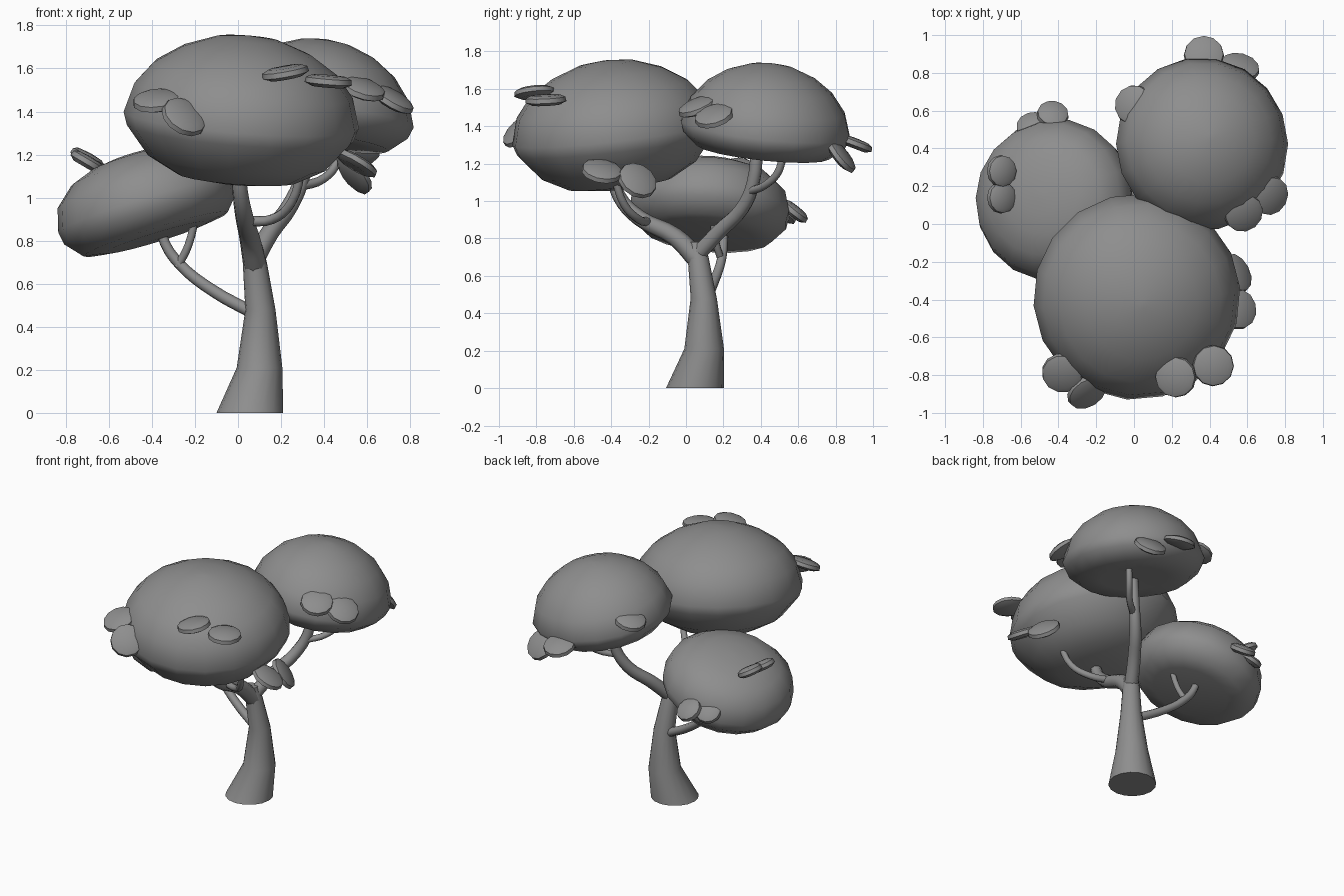
import bpy, bmesh, math
from mathutils import Vector

cube = bpy.data.objects.get("Cube")
if cube:
    bpy.data.objects.remove(cube, do_unlink=True)

grey = bpy.data.materials.new("plain_grey")
grey.use_nodes = True
colour = (0.27, 0.27, 0.27, 1)
grey.diffuse_color = colour
grey.node_tree.nodes["Principled BSDF"].inputs["Base Color"].default_value = colour


def finish(obj, angle):
    """Give the object its material and smooth its soft edges."""
    if not obj.data.materials:
        obj.data.materials.append(grey)
    bpy.ops.object.select_all(action='DESELECT')
    obj.select_set(True)
    bpy.context.view_layer.objects.active = obj
    if obj.type == 'CURVE':
        bpy.ops.object.convert(target='MESH')
    bpy.ops.object.shade_smooth_by_angle(angle=math.radians(angle))
    return obj


def loft(name, rings, sides, angle=40):
    """Skin level rings given as (x, y, z, radius), capped at both ends."""
    bm = bmesh.new()
    loops = []
    for x, y, z, r in rings:
        loops.append([bm.verts.new((x + r * math.cos(a), y + r * math.sin(a), z))
                      for a in (math.tau * i / sides for i in range(sides))])
    for low, high in zip(loops, loops[1:]):
        for i in range(sides):
            j = (i + 1) % sides
            bm.faces.new((low[i], low[j], high[j], high[i]))
    bm.faces.new(loops[0][::-1])
    bm.faces.new(loops[-1])
    mesh = bpy.data.meshes.new(name)
    bm.to_mesh(mesh)
    bm.free()
    obj = bpy.data.objects.new(name, mesh)
    bpy.context.collection.objects.link(obj)
    return finish(obj, angle)


def branch(name, points, thick, thin):
    """Tapered round limb along a smooth path."""
    curve = bpy.data.curves.new(name, 'CURVE')
    curve.dimensions = '3D'
    curve.bevel_depth = 1
    curve.bevel_resolution = 2
    curve.resolution_u = 4
    curve.use_fill_caps = True
    spline = curve.splines.new('BEZIER')
    spline.bezier_points.add(len(points) - 1)
    for i, (bp, co) in enumerate(zip(spline.bezier_points, points)):
        bp.co = co
        bp.handle_left_type = bp.handle_right_type = 'AUTO'
        bp.radius = thick + (thin - thick) * i / (len(points) - 1)
    obj = bpy.data.objects.new(name, curve)
    bpy.context.collection.objects.link(obj)
    return finish(obj, 50)


def canopy(name, profile, location, tilt):
    """Flattened dome of foliage, turned from a (radius, height) profile."""
    obj = loft(name, [(0, 0, z, r) for r, z in profile], 18, 80)
    obj.location = location
    obj.rotation_euler = [math.radians(a) for a in tilt]


def shelf(name, location, normal, radius):
    """Small rounded bracket disc, half sunk into a canopy."""
    profile = [(0.7, -0.026), (1, -0.01), (0.96, 0.014), (0.72, 0.026), (0.1, 0.03)]
    obj = loft(name, [(0, 0, z, r * radius) for r, z in profile], 12, 30)
    obj.location = location
    obj.rotation_euler = Vector(normal).to_track_quat('Z', 'Y').to_euler()


# Trunk
loft("trunk", [(0.055, 0.048, 0, 0.155), (0.1, 0.097, 0.21, 0.106),
               (0.104, 0.095, 0.48, 0.07), (0.078, 0.065, 0.7, 0.056),
               (0.066, 0.05, 0.78, 0.046)], 16)

# Limbs and twigs
branch("front_limb", [(0.08, 0.07, 0.68), (0.055, -0.06, 0.81), (0.03, -0.25, 0.91),
                      (0.01, -0.36, 1.03), (0.0, -0.4, 1.18)], 0.056, 0.03)
branch("front_twig", [(0.04, -0.2, 0.89), (0.16, -0.25, 0.9),
                      (0.25, -0.33, 0.98), (0.3, -0.39, 1.16)], 0.024, 0.02)
branch("back_limb", [(0.07, 0.05, 0.7), (0.15, 0.18, 0.84), (0.24, 0.3, 0.96),
                     (0.3, 0.36, 1.1), (0.33, 0.38, 1.36)], 0.046, 0.032)
branch("back_twig", [(0.28, 0.33, 1.05), (0.4, 0.43, 1.09),
                     (0.46, 0.5, 1.17), (0.48, 0.52, 1.34)], 0.022, 0.02)
branch("side_limb", [(0.08, 0.1, 0.46), (-0.12, 0.15, 0.57), (-0.27, 0.19, 0.69),
                     (-0.34, 0.2, 0.79), (-0.37, 0.2, 0.92)], 0.03, 0.022)
branch("side_twig", [(-0.28, 0.19, 0.68), (-0.23, 0.16, 0.78), (-0.19, 0.14, 0.95)], 0.02, 0.018)

# Canopies
canopy("front_canopy", [(0.1, -0.295), (0.28, -0.27), (0.42, -0.195), (0.53, -0.06),
                        (0.55, 0), (0.51, 0.14), (0.43, 0.24), (0.3, 0.325),
                        (0.15, 0.38), (0.02, 0.395)], (0.015, -0.385, 1.36), (7, 4, 5))
canopy("back_canopy", [(0.05, -0.08), (0.22, -0.085), (0.36, -0.085), (0.44, -0.015),
                       (0.46, 0.04), (0.42, 0.16), (0.34, 0.26), (0.24, 0.33),
                       (0.12, 0.375), (0.02, 0.39)], (0.355, 0.42, 1.35), (-6, 8, 0))
canopy("side_canopy", [(0.05, -0.01), (0.25, -0.005), (0.35, 0.01), (0.42, 0.09), (0.43, 0.15),
                       (0.4, 0.26), (0.31, 0.34), (0.2, 0.38), (0.1, 0.395),
                       (0.02, 0.4)], (-0.38, 0.115, 0.82), (-5, -17, 0))

# Bracket discs: position and facing
shelves = {
    "front": [((-0.38, -0.79, 1.45), (-0.1, -0.4, 0.9)), ((-0.25, -0.89, 1.375), (0.4, -0.65, 0.65)),
              ((0.22, -0.81, 1.58), (-0.18, -0.1, 1)), ((0.42, -0.75, 1.54), (0.08, -0.05, 1)),
              ((0.55, -0.45, 1.16), (0.5, 0.15, 0.85)), ((0.54, -0.26, 1.11), (0.72, 0.38, 0.58))],
    "back": [((0.58, 0.06, 1.505), (0.28, -0.35, 0.88)), ((0.72, 0.15, 1.455), (0.48, -0.25, 0.82)),
             ((0.0, 0.63, 1.49), (-0.3, 0.1, 0.9)), ((0.37, 0.895, 1.31), (0, 0.35, 0.93)),
             ((0.56, 0.83, 1.24), (0.2, 0.75, 0.6))],
    "side": [((-0.7, 0.28, 1.18), (0.48, 0, 0.88)), ((-0.7, 0.14, 1.165), (0.5, 0, 0.85)),
             ((-0.54, 0.52, 0.94), (-0.2, 0.6, 0.75)), ((-0.43, 0.58, 0.945), (0.1, 0.6, 0.75))],
}
sizes = {"front": 0.11, "back": 0.107, "side": 0.085}
for place, discs in shelves.items():
    for number, (spot, facing) in enumerate(discs, 1):
        shelf(f"{place}_bracket_{number}", spot, facing, sizes[place])
